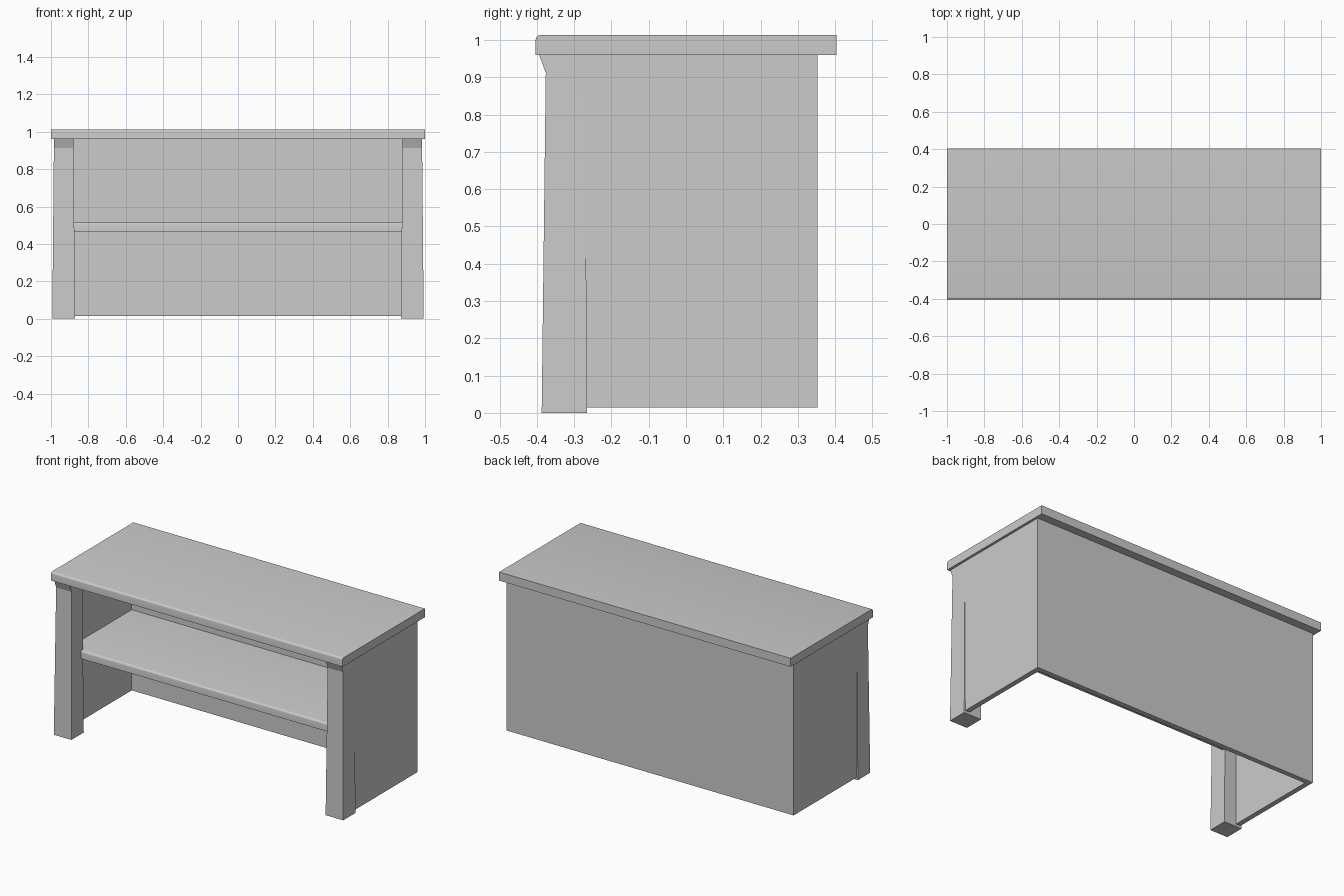
import bpy
import bmesh
from mathutils import Vector

cube = bpy.data.objects.get("Cube")
if cube:
    bpy.data.objects.remove(cube, do_unlink=True)

grey = bpy.data.materials.new("plain grey")
grey.use_nodes = True
colour = (0.6, 0.6, 0.6, 1)
grey.diffuse_color = colour
grey.node_tree.nodes["Principled BSDF"].inputs["Base Color"].default_value = colour


def prism(name, outline, offset, adjust=None):
    """Extrude a closed outline of 3D points along offset."""
    bm = bmesh.new()
    face = bm.faces.new([bm.verts.new(p) for p in outline])
    extruded = bmesh.ops.extrude_face_region(bm, geom=[face])["geom"]
    moved = [v for v in extruded if isinstance(v, bmesh.types.BMVert)]
    bmesh.ops.translate(bm, verts=moved, vec=Vector(offset))
    if adjust:
        for v in bm.verts:
            adjust(v.co)
    bmesh.ops.recalc_face_normals(bm, faces=bm.faces)
    mesh = bpy.data.meshes.new(name)
    bm.to_mesh(mesh)
    bm.free()
    mesh.materials.append(grey)
    obj = bpy.data.objects.new(name, mesh)
    bpy.context.collection.objects.link(obj)
    return obj


def board(name, half_width, front, back, bottom, top):
    """Flat board whose upper front edge is softly rounded."""
    outline = [(-half_width, y, z) for y, z in
               ((front, bottom), (back, bottom), (back, top), (front, top))]
    obj = prism(name, outline, (2 * half_width, 0, 0))
    bm = bmesh.new()
    bm.from_mesh(obj.data)
    edges = [e for e in bm.edges
             if all(v.co.y < front + 0.001 and v.co.z > top - 0.001 for v in e.verts)]
    bmesh.ops.bevel(bm, geom=edges, offset=0.012, segments=4, profile=0.5, affect="EDGES")
    bm.to_mesh(obj.data)
    bm.free()
    bpy.ops.object.select_all(action="DESELECT")
    obj.select_set(True)
    bpy.context.view_layer.objects.active = obj
    bpy.ops.object.shade_smooth_by_angle()
    return obj


# Boards
board("top_board", 1.0, -0.403, 0.403, 0.96, 1.013)
board("shelf", 0.956, -0.288, 0.325, 0.465, 0.515)

# Back and side panels as one U-shaped shell
outer, inner = 0.985, 0.954
front, back, back_inner = -0.3, 0.352, 0.321
half = [(outer, front), (outer, back), (-outer, back), (-outer, front),
        (-inner, front), (-inner, back_inner), (inner, back_inner), (inner, front)]
prism("back_and_side_panels", [(x, y, 0.015) for x, y in half], (0, 0, 0.945))

# Front posts, flared forward under the top and splayed slightly at the foot
post_profile = [(-0.387, 0.0), (-0.266, 0.0), (-0.27, 0.96), (-0.394, 0.96), (-0.376, 0.912)]


def splay(co):
    if abs(co.x) > 0.93:
        co.x *= 1 + 0.009 * (1 - co.z / 0.96)
    else:
        co.x *= 1 - 0.008 * (1 - co.z / 0.96)


for side, name in ((1, "left_front_post"), (-1, "right_front_post")):
    prism(name, [(side * 0.879, y, z) for y, z in post_profile], (side * 0.105, 0, 0), splay)
